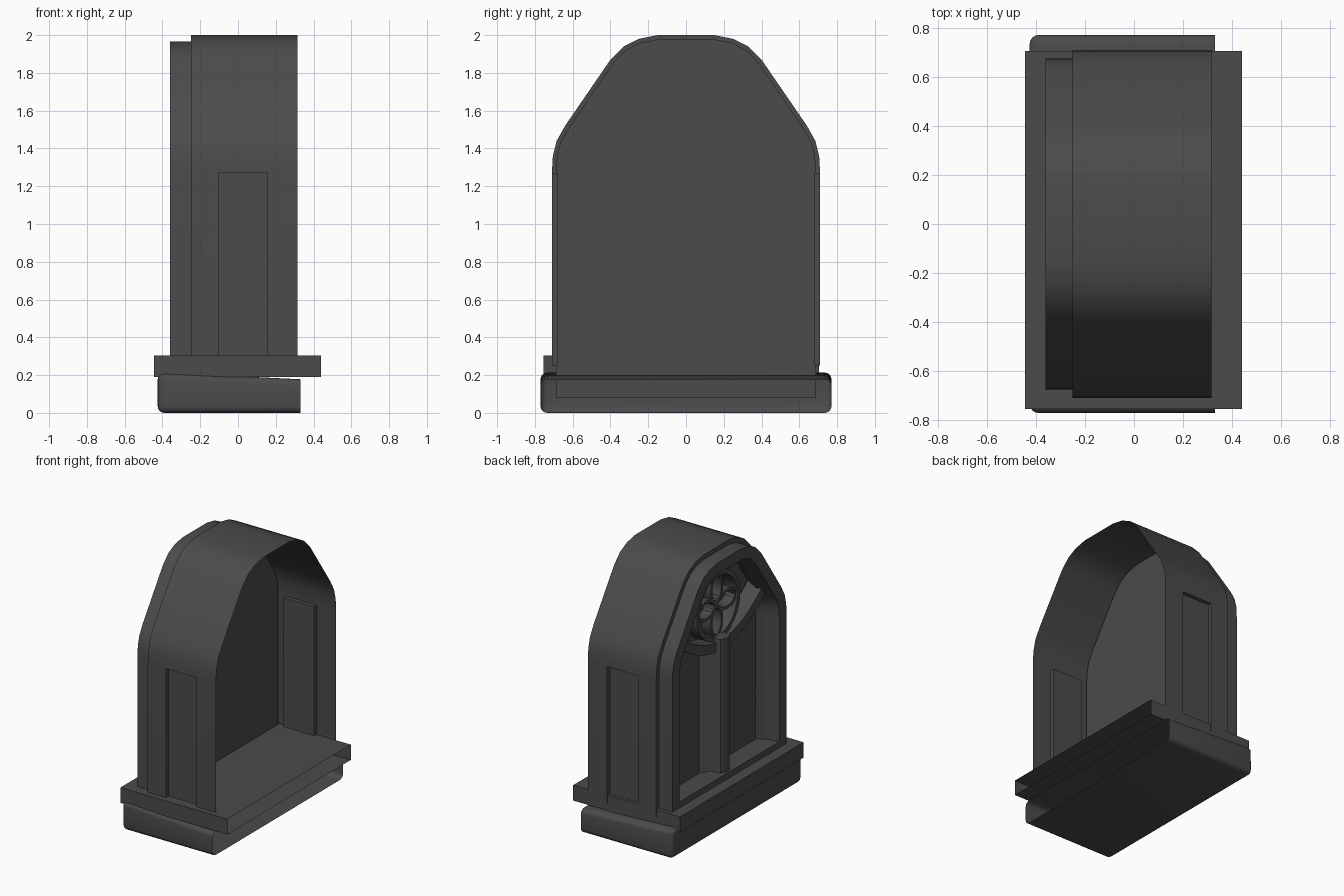
import bpy, bmesh, math
from mathutils import Vector

if "Cube" in bpy.data.objects:
    bpy.data.objects.remove(bpy.data.objects["Cube"])

# half outline of the arched cabinet (y, z), bottom to top
HALF = [(.71, .25), (.71, 1.27), (.705, 1.36), (.685, 1.44), (.64, 1.52),
        (.40, 1.87), (.33, 1.94), (.25, 1.98), (.15, 2.0)]

# dark finish used on every part
DARK = bpy.data.materials.new("dark_finish")
DARK.diffuse_color = (.07, .07, .07, 1)
DARK.use_nodes = True
DARK.node_tree.nodes["Principled BSDF"].inputs["Base Color"].default_value = DARK.diffuse_color


def finish(name, bm, smooth=True, normals=True):
    if normals:
        bmesh.ops.recalc_face_normals(bm, faces=bm.faces)
    me = bpy.data.meshes.new(name)
    bm.to_mesh(me)
    bm.free()
    me.materials.append(DARK)
    ob = bpy.data.objects.new(name, me)
    bpy.context.collection.objects.link(ob)
    if smooth:
        bpy.ops.object.select_all(action='DESELECT')
        ob.select_set(True)
        bpy.context.view_layer.objects.active = ob
        bpy.ops.object.shade_smooth_by_angle(angle=math.radians(30))
    return ob


def arch(d, bottom):
    """Cabinet outline inset by d, with its feet at the given height."""
    pts = [Vector(p) for p in HALF]
    ext = [pts[0] - Vector((0, 1))] + pts + [Vector((-.15, 2.0))]
    out = []
    for i in range(1, len(ext) - 1):
        a = (ext[i] - ext[i - 1]).normalized()
        b = (ext[i + 1] - ext[i]).normalized()
        na, nb = Vector((-a.y, a.x)), Vector((-b.y, b.x))
        m = (na + nb).normalized()
        out.append(ext[i] + m * d / m.dot(na))
    out[0].y = bottom
    half = [(p.x, p.y) for p in out]
    return half + [(-y, z) for y, z in reversed(half)]


def loft(bm, rings, closed):
    rows = [[bm.verts.new((x, y, z)) for y, z in prof] for x, prof in rings]
    n = len(rows[0])
    grid = []
    for r, s in zip(rows, rows[1:]):
        grid.append([bm.faces.new((r[i], r[(i + 1) % n], s[(i + 1) % n], s[i]))
                     for i in range(n if closed else n - 1)])
    return rows, grid


def open_back(bm, x):
    """Orient the closed solid outwards, then remove its +x end."""
    bmesh.ops.recalc_face_normals(bm, faces=bm.faces)
    back = [f for f in bm.faces if all(v.co.x > x - .001 for v in f.verts)]
    bmesh.ops.delete(bm, geom=back, context='FACES')


def bar(name, pts, width, depth, x, cyclic=False):
    """Tracery bar: rectangular section swept along a path in the front plane."""
    bm = bmesh.new()
    n = len(pts)
    P = [Vector(p) for p in pts]
    secs = []
    for i in range(n):
        a = P[(i - 1) % n] if cyclic or i else P[i]
        b = P[(i + 1) % n] if cyclic or i < n - 1 else P[i]
        t = (b - a).normalized()
        o = Vector((-t.y, t.x)) * width / 2
        p, q = P[i] + o, P[i] - o
        secs.append([bm.verts.new(c) for c in (
            (x, p.x, p.y), (x, q.x, q.y),
            (x + depth, q.x, q.y), (x + depth, p.x, p.y))])
    for i in range(n if cyclic else n - 1):
        r, s = secs[i], secs[(i + 1) % n]
        for k in range(4):
            bm.faces.new((r[k], r[(k + 1) % 4], s[(k + 1) % 4], s[k]))
    if not cyclic:
        bm.faces.new(secs[0])
        bm.faces.new(secs[-1])
    return finish(name, bm)


# cabinet shell, an open sheet with a sunk panel on each side
bm = bmesh.new()
outer = arch(0, .25)
rows, grid = loft(bm, [(x, outer) for x in (.315, .155, -.10, -.25)], False)
for f, dy in ((grid[1][0], -.03), (grid[1][-1], .03)):
    new = bmesh.ops.extrude_discrete_faces(bm, faces=[f])['faces'][0]
    bmesh.ops.translate(bm, verts=list(new.verts), vec=(0, dy, 0))
ledges = [f for f in bm.faces if all(v.co.z < .251 for v in f.verts)]
bmesh.ops.delete(bm, geom=ledges, context='FACES')
finish("cabinet_shell", bm)

# lip closing the shell onto the front frame
bm = bmesh.new()
loft(bm, [(-.25, arch(0, .25)), (-.25, arch(.035, .25))], False)
finish("shell_lip", bm)

# front frame with jambs, recessed panel and rear margin
bm = bmesh.new()
rows, grid = loft(bm, [(-.36, arch(.035, .08)), (-.36, arch(.12, .35)),
                       (-.25, arch(.14, .35)), (-.15, arch(.10, .305)),
                       (-.15, arch(.022, .08)), (-.25, arch(.022, .08)),
                       (-.25, arch(.035, .08)), (-.36, arch(.035, .08))], True)
bmesh.ops.remove_doubles(bm, verts=bm.verts, dist=1e-5)
finish("front_frame", bm)

bm = bmesh.new()
bm.faces.new([bm.verts.new((-.15, y, z)) for y, z in arch(.10, .305)])
finish("recessed_panel", bm, False)

# slab under the cabinet, open at the back
bm = bmesh.new()
bmesh.ops.create_cube(bm, size=1)
for v in bm.verts:
    v.co = [r[0] if c < 0 else r[1] for c, r in
            zip(v.co, ((-.445, .44), (-.755, .705), (.19, .305)))]
open_back(bm, .44)
finish("plinth_slab", bm, False, False)

# rounded base with sloping top, open at the back
bm = bmesh.new()
bmesh.ops.create_cube(bm, size=1)
for v in bm.verts:
    top = .215 if v.co.x < 0 else .178
    v.co = (-.425 if v.co.x < 0 else .33, math.copysign(.77, v.co.y),
            top if v.co.z > 0 else 0)
edges = [e for e in bm.edges if min(v.co.x for v in e.verts) < .3]
bmesh.ops.bevel(bm, geom=edges, offset=.035, segments=4, profile=.5, affect='EDGES')
open_back(bm, .33)
finish("base", bm, normals=False)

# centre mullion with a rounded front
bm = bmesh.new()
sec = [(-.15, .06), (-.30, .06)]
sec += [(-.30 - .045 * math.sin(a), .06 * math.cos(a))
        for a in (math.pi * k / 6 for k in range(1, 6))]
sec += [(-.30, -.06), (-.15, -.06)]
f = bm.faces.new([bm.verts.new((x, y, .31)) for x, y in sec])
ext = bmesh.ops.extrude_face_region(bm, geom=[f])['geom']
bmesh.ops.translate(bm, verts=[g for g in ext if isinstance(g, bmesh.types.BMVert)],
                    vec=(0, 0, 1.04))
finish("mullion", bm)

# curved transom below the rose
bar("transom", [(.565 * k / 8, 1.28 + .27 * (k / 8) ** 2) for k in range(-8, 9)],
    .07, .13, -.29)

# rose window: ring and four crossing petals
ring = [(.24 * math.cos(math.pi * k / 12), 1.57 + .24 * math.sin(math.pi * k / 12))
        for k in range(24)]
bar("rose_ring", ring, .035, .10, -.27, True)
for k in range(4):
    a = math.pi / 2 * k
    d, s = Vector((math.cos(a), math.sin(a))), Vector((-math.sin(a), math.cos(a)))
    pts = []
    for i in range(12):
        t = 2 * math.pi * i / 12
        p = d * (.12 - .11 * math.cos(t)) + s * (.065 * math.sin(t))
        pts.append((p.x, 1.57 + p.y))
    bar("rose_petal_%d" % (k + 1), pts, .022, .08, -.255, True)
